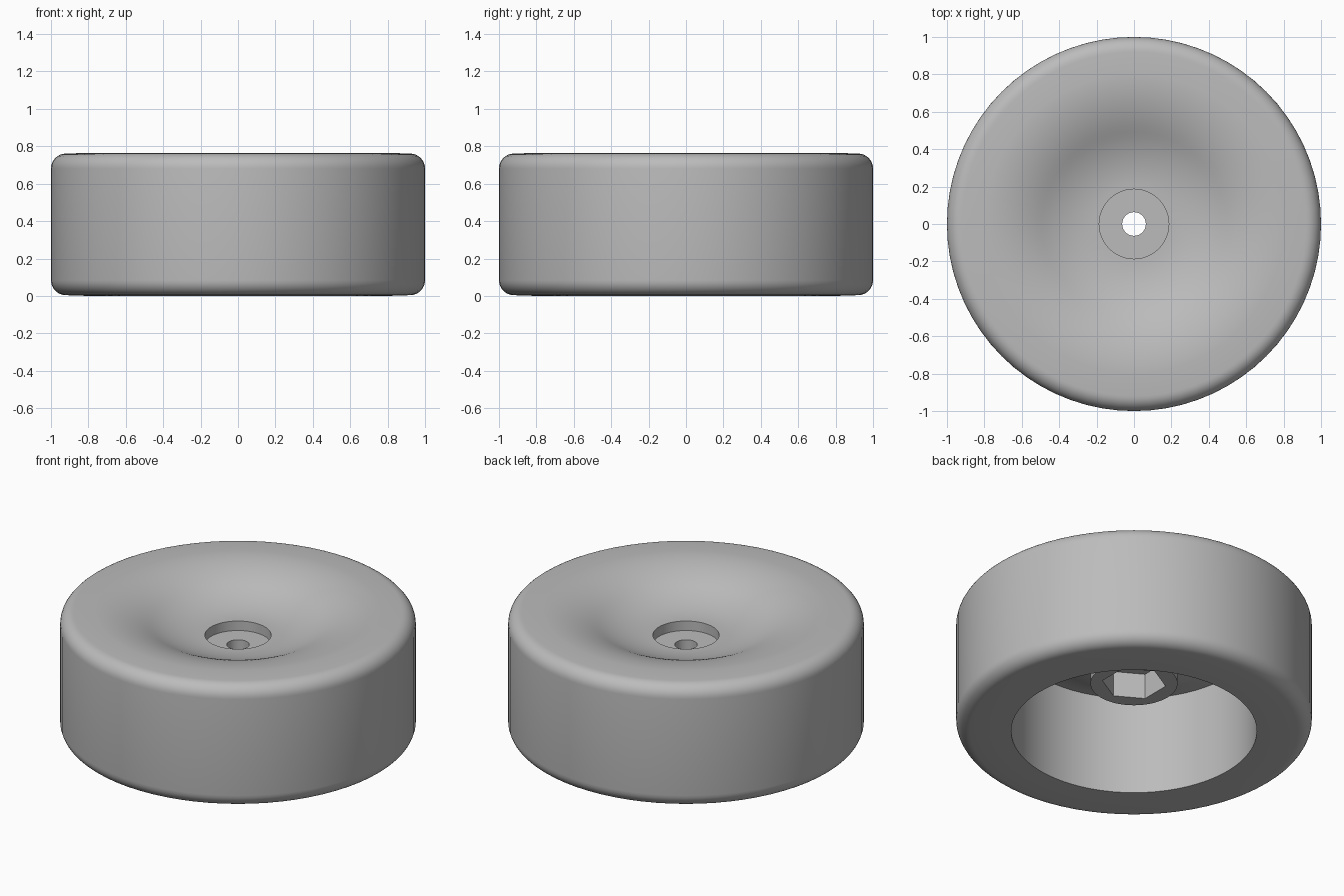
import bpy
import bmesh
from math import sin, cos, pi, radians
from mathutils import Matrix

# Remove the default cube
cube = bpy.data.objects.get("Cube")
if cube:
    bpy.data.objects.remove(cube)

HEIGHT, FILLET, CROWN = 0.765, 0.08, 0.004
DISH_R, POCKET_R, WEB = 0.80, 0.186, 0.145
HUB_R, HUB_Z, CAVITY_R = 0.245, 0.31, 0.69
BORE_R, SOCKET_R, SOCKET_TOP = 0.063, 0.18, 0.467
SEGMENTS = 72

grey = bpy.data.materials.new("plain grey")
grey.use_nodes = True
grey.diffuse_color = (0.5, 0.5, 0.5, 1)
grey.node_tree.nodes["Principled BSDF"].inputs["Base Color"].default_value = (0.5, 0.5, 0.5, 1)


def make_object(name, bm):
    mesh = bpy.data.meshes.new(name)
    bm.to_mesh(mesh)
    bm.free()
    mesh.materials.append(grey)
    obj = bpy.data.objects.new(name, mesh)
    bpy.context.collection.objects.link(obj)
    return obj


def lathe(name, profile):
    """Turn a closed (radius, height) profile around the z axis."""
    bm = bmesh.new()
    verts = [bm.verts.new((r, 0, z)) for r, z in profile]
    edges = [bm.edges.new((v, verts[i - 1])) for i, v in enumerate(verts)]
    bmesh.ops.spin(bm, geom=verts + edges, axis=(0, 0, 1), cent=(0, 0, 0),
                   angle=2 * pi, steps=SEGMENTS, use_merge=True)
    bmesh.ops.remove_doubles(bm, verts=bm.verts, dist=1e-5)
    bmesh.ops.recalc_face_normals(bm, faces=bm.faces)
    return make_object(name, bm)


def dish(r):
    """Height of the dished top: a convex curve easing into a concave one."""
    t = (DISH_R - r) / (DISH_R - POCKET_R)
    ease = 2 * t * t if t < 0.5 else 1 - 2 * (1 - t) ** 2
    return HEIGHT - 0.151 * ease


def spaced(a, b, count):
    return [a + (b - a) * i / count for i in range(count + 1)]


def corner(z, start):
    """Rounded outer edge, a quarter turn from the given angle."""
    return [(1 - FILLET + FILLET * cos(a), z + FILLET * sin(a))
            for a in spaced(start, start - pi / 2, 8)]


# Wheel body: bore, screw pocket, dish, tread, open cavity and hub
profile = [(BORE_R, HUB_Z), (BORE_R, 0.555), (POCKET_R, 0.555)]
profile += [(r, dish(r)) for r in spaced(POCKET_R, DISH_R, 20)]
profile += corner(HEIGHT - CROWN - FILLET, pi / 2)
profile += corner(CROWN + FILLET, 0)
profile += [(DISH_R, 0), (CAVITY_R, 0)]
profile += [(r, dish(r) - WEB) for r in spaced(CAVITY_R, HUB_R, 14)]
profile += [(HUB_R, HUB_Z)]
wheel = lathe("wheel", profile)

# Hexagonal drive socket cut into the underside of the hub
bm = bmesh.new()
bottom = HUB_Z - 0.1
bmesh.ops.create_cone(bm, cap_ends=True, segments=6, radius1=SOCKET_R, radius2=SOCKET_R,
                      depth=SOCKET_TOP - bottom,
                      matrix=Matrix.Translation((0, 0, (SOCKET_TOP + bottom) / 2)))
cutter = make_object("socket_cutter", bm)
cutter.hide_render = True

bpy.context.view_layer.objects.active = wheel
wheel.select_set(True)
cut = wheel.modifiers.new("hex socket", 'BOOLEAN')
cut.operation = 'DIFFERENCE'
cut.solver = 'EXACT'
cut.object = cutter
bpy.ops.object.modifier_apply(modifier=cut.name)
bpy.data.objects.remove(cutter)

# Smooth shading with crisp pocket, socket and hub edges
bpy.ops.object.select_all(action='DESELECT')
wheel.select_set(True)
bpy.ops.object.shade_smooth_by_angle(angle=radians(35))
